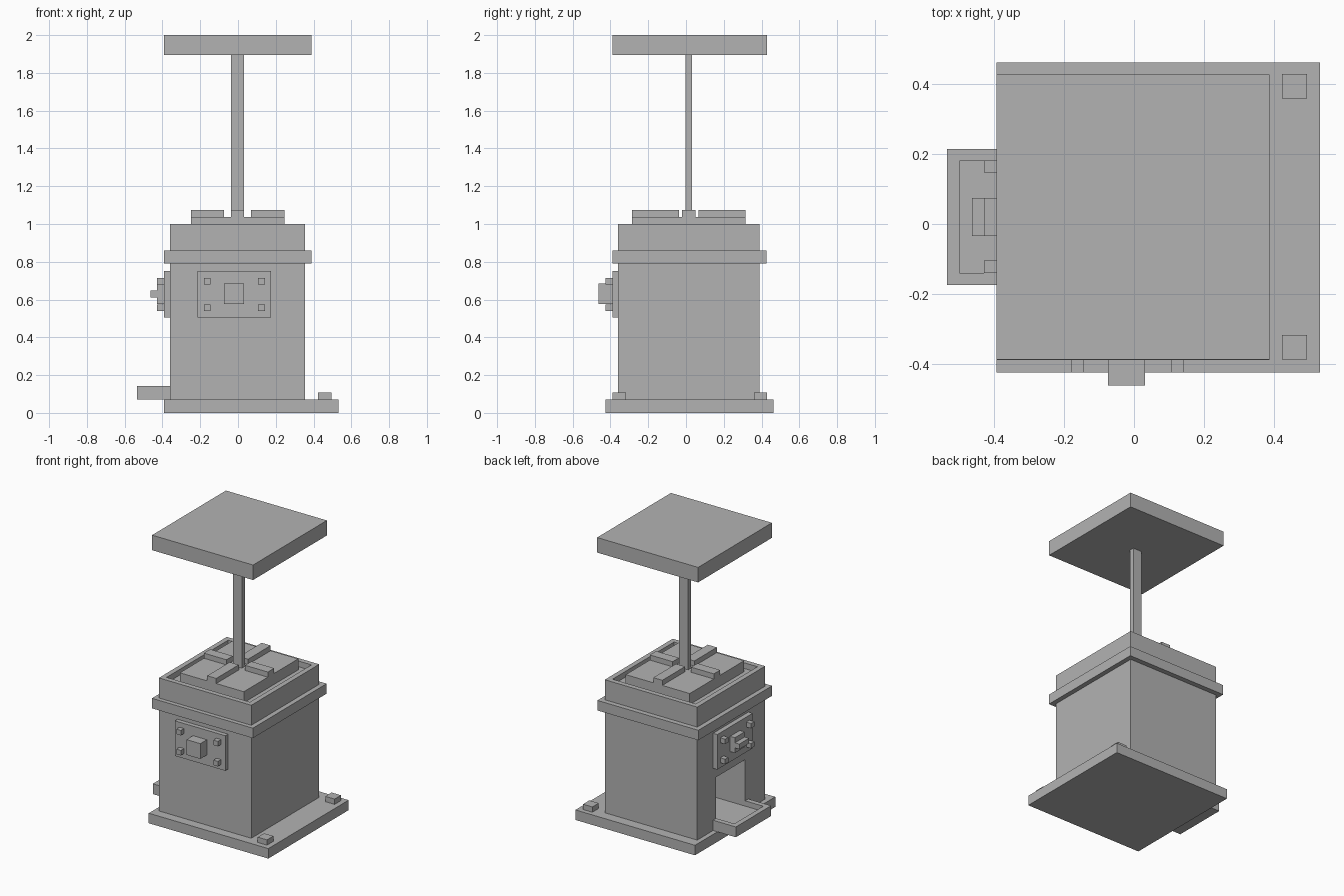
import bpy

# Remove the default cube
old = bpy.data.objects.get("Cube")
if old:
    bpy.data.objects.remove(old, do_unlink=True)

# Single flat grey
grey = bpy.data.materials.new("plain_grey")
grey.use_nodes = True
GREY = (0.45, 0.45, 0.45, 1)
grey.diffuse_color = GREY
grey.node_tree.nodes["Principled BSDF"].inputs["Base Color"].default_value = GREY


def box(name, xs, ys, zs):
    """Axis-aligned box given its extent on each axis."""
    bpy.ops.mesh.primitive_cube_add(size=1)
    ob = bpy.context.object
    ob.name = ob.data.name = name
    ranges = (xs, ys, zs)
    for v in ob.data.vertices:
        v.co = [r[1] if c > 0 else r[0] for c, r in zip(v.co, ranges)]
    ob.data.materials.append(grey)
    return ob


def cut(target, xs, ys, zs):
    """Subtract a box from the target."""
    cutter = box("cutter", xs, ys, zs)
    cutter.hide_render = True
    mod = target.modifiers.new("cut", "BOOLEAN")
    mod.operation = "DIFFERENCE"
    mod.solver = "EXACT"
    mod.object = cutter
    bpy.context.view_layer.objects.active = target
    bpy.ops.object.modifier_apply(modifier=mod.name)
    bpy.data.objects.remove(cutter, do_unlink=True)


U = 0.035            # thickness of plates, rims and bolts
PLATE = (-0.215, 0.175)
PLATE_Z = (0.505, 0.75)
BOLT_Z = (0.54, 0.68)

# Base slab with two floor bolts
box("base", (-0.393, 0.532), (-0.425, 0.462), (0, 0.07))
for y in (-0.388, 0.359):
    box("base_bolt", (0.424, 0.496), (y, y + 0.07), (0.07, 0.107))

# Main housing with open top recess and a delivery opening on its right
body = box("body", (-0.36, 0.355), (-0.36, 0.39), (0.07, 1.0))
cut(body, (-0.325, 0.32), (-0.325, 0.355), (0.96, 1.1))
cut(body, (-0.5, 0.1), (-0.14, 0.18), (0.105, 0.43))
band = box("band", (-0.393, 0.388), (-0.39, 0.425), (0.79, 0.86))
cut(band, (-0.35, 0.345), (-0.35, 0.38), (0.7, 0.95))

# Collecting tray
tray = box("tray", (-0.536, -0.36), (-0.175, 0.215), (0.07, 0.142))
cut(tray, (-0.5, -0.3), (-0.14, 0.18), (0.105, 0.2))

# Top slab with raised cross ribs around the pole
box("top_slab", (-0.25, 0.245), (-0.286, 0.316), (0.95, 1.037))
for x0, x1 in ((-0.25, -0.075), (0.068, 0.245)):
    box("cross_rib", (x0, x1), (-0.02, 0.05), (1.03, 1.073))
for y0, y1 in ((-0.286, -0.037), (0.065, 0.316)):
    box("cross_rib", (-0.038, 0.032), (y0, y1), (1.03, 1.073))

# Pole and roof
box("pole", (-0.038, 0.032), (-0.003, 0.031), (1.0, 1.9))
box("roof", (-0.393, 0.388), (-0.388, 0.428), (1.895, 2.0))

# Front panel with square knob
box("front_plate", PLATE, (-0.39, -0.355), PLATE_Z)
box("front_knob", (-0.075, 0.032), (-0.462, -0.385), (0.577, 0.684))
for x in (-0.18, 0.107):
    for z in BOLT_Z:
        box("front_bolt", (x, x + U), (-0.425, -0.385), (z, z + U))

# Side panel with stepped handle
box("side_plate", (-0.393, -0.355), (-0.175, 0.215), PLATE_Z)
box("side_handle", (-0.43, -0.385), (-0.034, 0.074), (0.577, 0.684))
box("side_handle_tip", (-0.464, -0.425), (-0.034, 0.074), (0.612, 0.648))
for y in (-0.14, 0.147):
    for z in BOLT_Z:
        box("side_bolt", (-0.43, -0.385), (y, y + U), (z, z + U))
